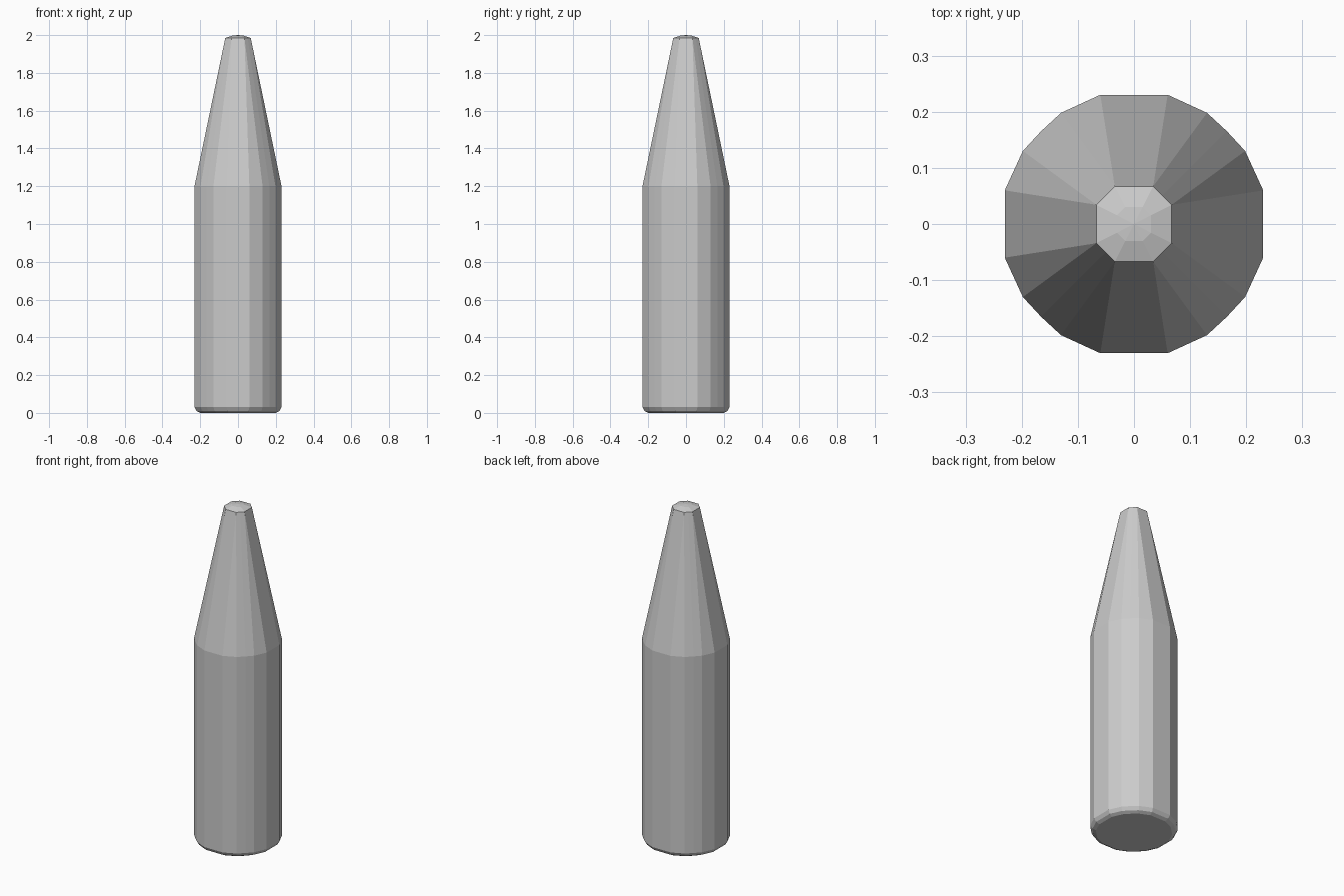
import bpy, bmesh
from math import radians, cos, sin

cube = bpy.data.objects.get("Cube")
if cube:
    bpy.data.objects.remove(cube, do_unlink=True)

# Plain grey surface
grey = bpy.data.materials.new("plain grey")
grey.use_nodes = True
colour = (0.6, 0.6, 0.6, 1)
grey.diffuse_color = colour
grey.node_tree.nodes["Principled BSDF"].inputs["Base Color"].default_value = colour


def outline(quarter):
    """Repeat (angle, radius) points of one quarter around the axis."""
    return [(r * cos(radians(a + q * 90)), r * sin(radians(a + q * 90)))
            for q in range(4) for a, r in quarter]


# Body has four wider flats; the tip narrows to an octagon
body = outline([(14.6, .238), (33.3, .237), (45, .234), (56.7, .237), (75.4, .238)])
tip = outline([(27, .0755), (27, .0755), (45, .0718), (63, .0755), (63, .0755)])

# Sections from base to tip: outline, scale, height
sections = [(body, .87, 0), (body, .95, .01), (body, 1, .03),
            (body, 1, 1.2), (tip, 1, 1.985), (tip, .45, 1.997)]

bm = bmesh.new()
rings = [[bm.verts.new((x * s, y * s, z)) for x, y in shape]
         for shape, s, z in sections]
n = len(body)
for low, high in zip(rings, rings[1:]):
    for i in range(n):
        j = (i + 1) % n
        bm.faces.new((low[i], low[j], high[j], high[i]))

# Flat base and shallow domed end
bm.faces.new(rings[0][::-1])
apex = bm.verts.new((0, 0, 2))
for i in range(n):
    bm.faces.new((rings[-1][i], rings[-1][(i + 1) % n], apex))

bmesh.ops.remove_doubles(bm, verts=bm.verts[:], dist=.0005)
bmesh.ops.recalc_face_normals(bm, faces=bm.faces[:])
mesh = bpy.data.meshes.new("tapered_body")
bm.to_mesh(mesh)
bm.free()
mesh.materials.append(grey)
bpy.context.collection.objects.link(bpy.data.objects.new("tapered_body", mesh))
